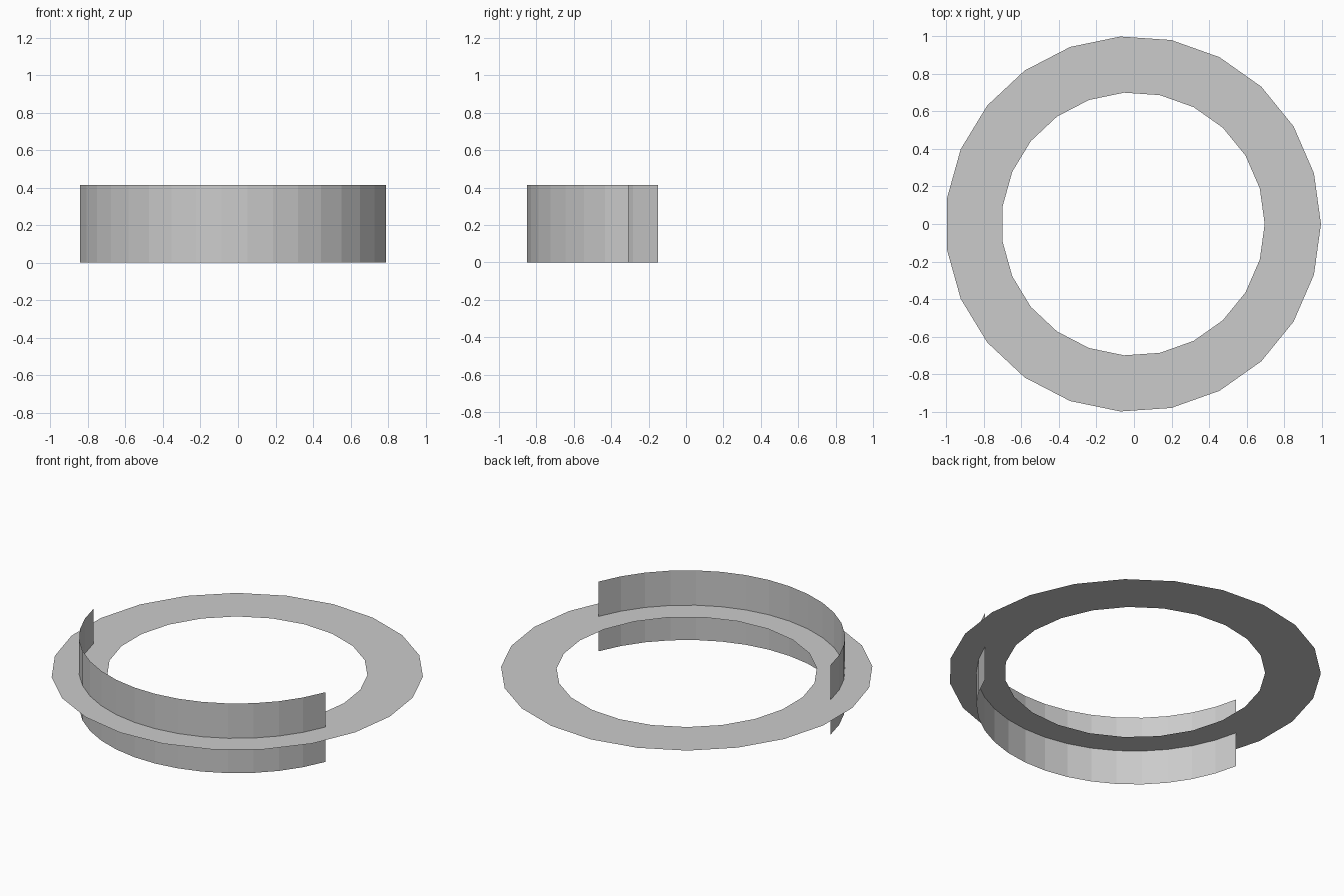
import bpy, bmesh
from math import cos, sin, radians, tau

if "Cube" in bpy.data.objects:
    bpy.data.objects.remove(bpy.data.objects["Cube"])

SIDES, SHIFT_X, MID_Z, HEIGHT = 23, -0.005, 0.207, 0.414


def strip_object(name, rail_a, rail_b, closed):
    """Flat-faced sheet spanning two matching rails of points."""
    bm = bmesh.new()
    a = [bm.verts.new(p) for p in rail_a]
    b = [bm.verts.new(p) for p in rail_b]
    n = len(a)
    for i in range(n if closed else n - 1):
        j = (i + 1) % n
        bm.faces.new((a[i], a[j], b[j], b[i]))
    mesh = bpy.data.meshes.new(name)
    bm.to_mesh(mesh)
    bm.free()
    obj = bpy.data.objects.new(name, mesh)
    bpy.context.collection.objects.link(obj)
    return obj


def arc(radius, z, angles):
    return [(SHIFT_X + radius * cos(t), radius * sin(t), z) for t in angles]


# Flat ring, facing up
turn = [tau * i / SIDES for i in range(SIDES)]
strip_object("flat_ring", arc(1.002, MID_Z, turn)[:], arc(0.702, MID_Z, turn), True)

# Upright curved band crossing the ring, facing outward
start, end, segments = radians(190.1), radians(338.8), 16
sweep = [start + (end - start) * i / segments for i in range(segments + 1)]
strip_object("curved_band", arc(0.852, 0, sweep), arc(0.852, HEIGHT, sweep), False)
